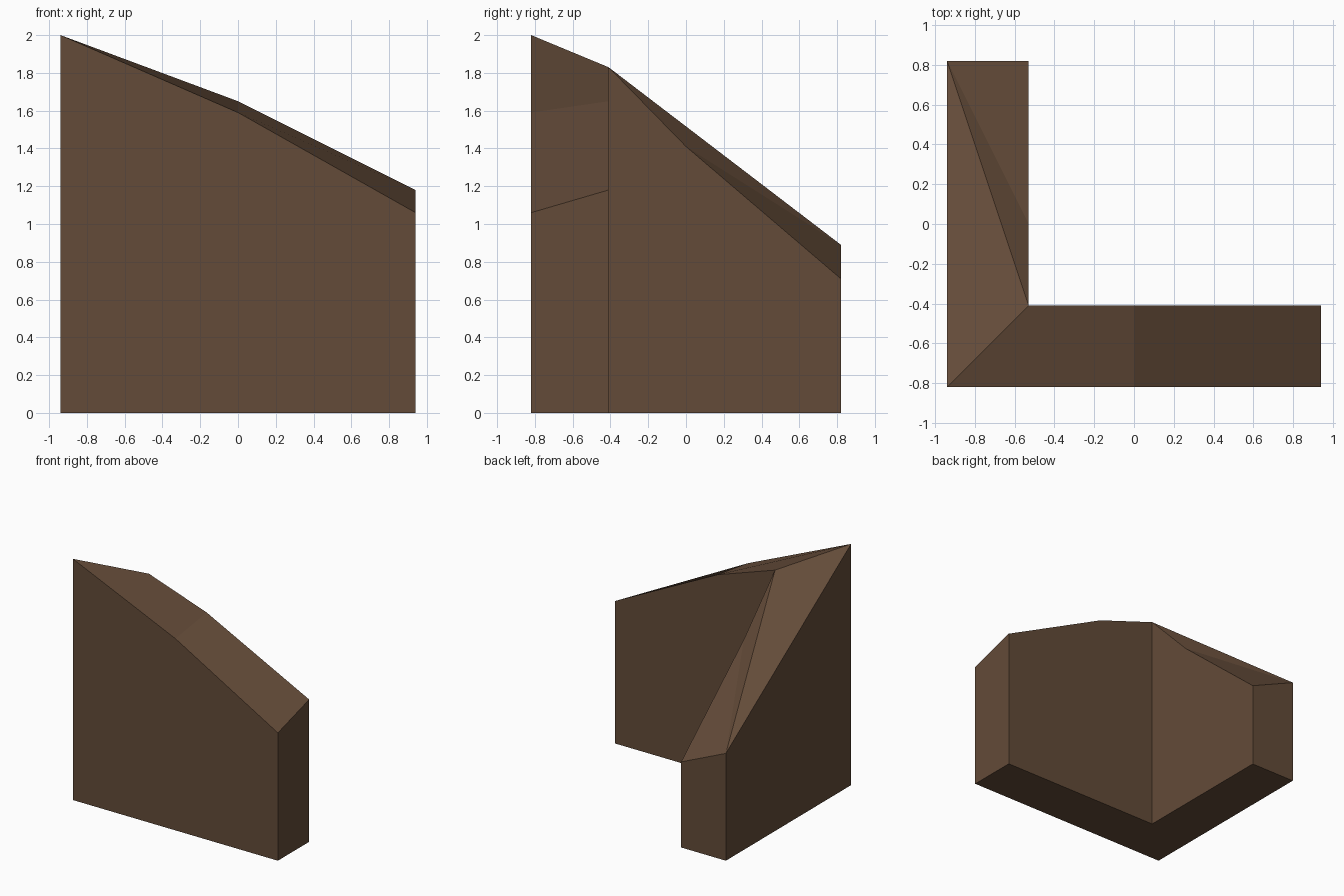
import bpy
import bmesh

# Remove the default cube
cube = bpy.data.objects.get("Cube")
if cube:
    bpy.data.objects.remove(cube, do_unlink=True)

# Brown wall colour
brown = bpy.data.materials.new("wall_brown")
brown.use_nodes = True
color = (0.125, 0.07, 0.04, 1)
brown.diffuse_color = color
bsdf = brown.node_tree.nodes["Principled BSDF"]
bsdf.inputs["Base Color"].default_value = color
bsdf.inputs["Roughness"].default_value = 0.9

# Limits of the two wings of the corner
X_OUT, X_IN, X_END = -0.94, -0.53, 0.94
Y_OUT, Y_IN, Y_END = -0.82, -0.41, 0.82

# Broken top edge, going round the outline: point -> height
outline = {
    "corner": (X_OUT, Y_OUT, 2.0),
    "front_mid": (0, Y_OUT, 1.59),
    "front_end": (X_END, Y_OUT, 1.06),
    "inner_end": (X_END, Y_IN, 1.18),
    "inner_mid": (0, Y_IN, 1.65),
    "inner_corner": (X_IN, Y_IN, 1.83),
    "wing_mid": (X_IN, 0, 1.41),
    "wing_end": (X_IN, Y_END, 0.71),
    "side_end": (X_OUT, Y_END, 0.89),
}

# Sloping top faces, named by the outline points
caps = [
    ("corner", "front_mid", "inner_mid", "inner_corner"),
    ("front_mid", "front_end", "inner_end", "inner_mid"),
    ("corner", "inner_corner", "side_end"),
    ("inner_corner", "wing_mid", "side_end"),
    ("wing_mid", "wing_end", "side_end"),
]

bm = bmesh.new()
top = {name: bm.verts.new(p) for name, p in outline.items()}
base = {name: bm.verts.new((p[0], p[1], 0)) for name, p in outline.items()}

# Upright faces, floor and caps
names = list(outline)
for a, b in zip(names, names[1:] + names[:1]):
    bm.faces.new((base[a], base[b], top[b], top[a]))
bm.faces.new([base[n] for n in reversed(names)])
for cap in caps:
    bm.faces.new([top[n] for n in cap])

# Merge the coplanar strips into whole wall faces
bmesh.ops.dissolve_limit(bm, angle_limit=0.001,
                         verts=bm.verts[:], edges=bm.edges[:])
bmesh.ops.recalc_face_normals(bm, faces=bm.faces[:])

mesh = bpy.data.meshes.new("corner_wall")
bm.to_mesh(mesh)
bm.free()
mesh.materials.append(brown)
wall = bpy.data.objects.new("corner_wall", mesh)
bpy.context.collection.objects.link(wall)
